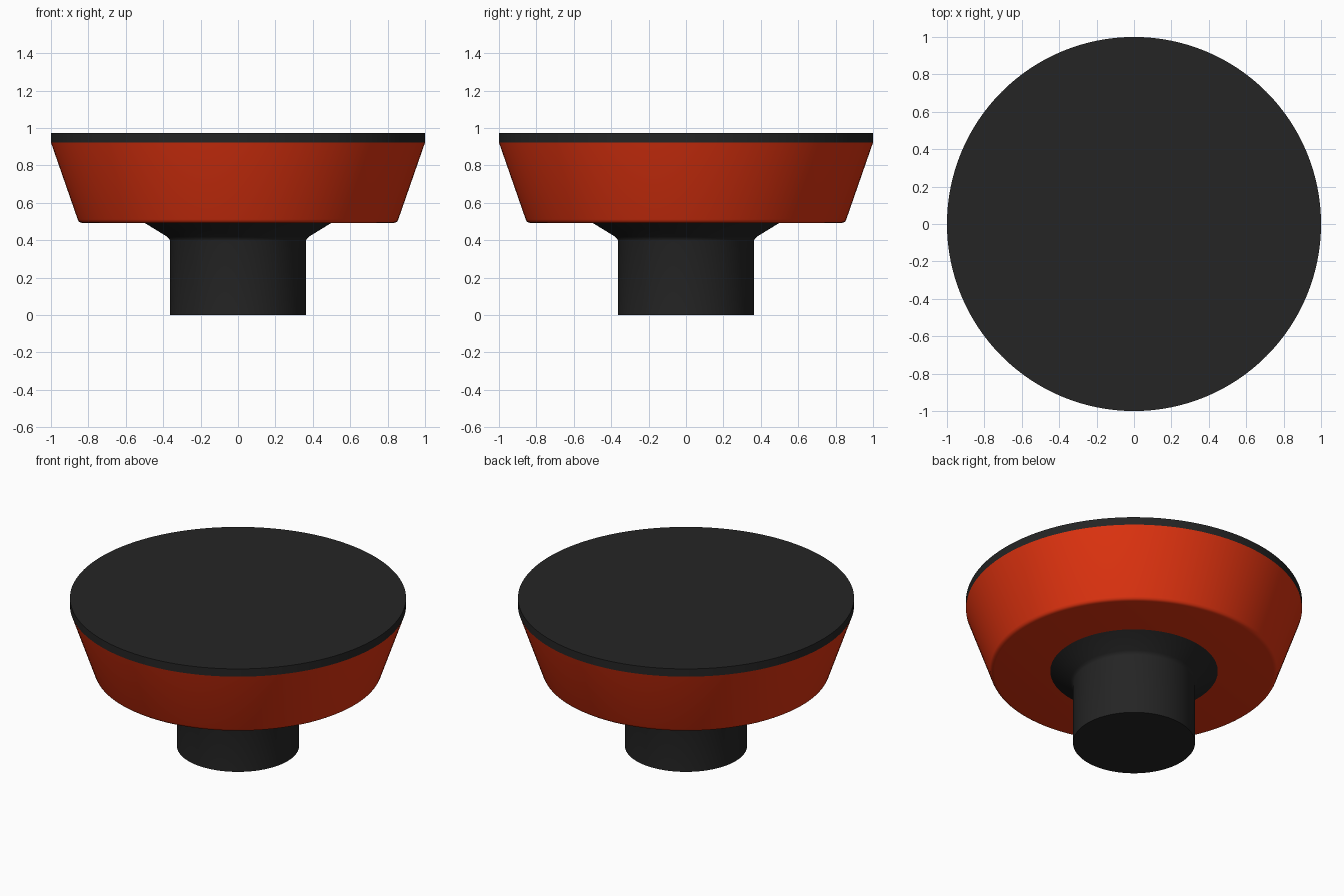
import bpy
import bmesh
import math

cube = bpy.data.objects.get("Cube")
if cube:
    bpy.data.objects.remove(cube, do_unlink=True)

SEGMENTS = 128


def make_material(name, color):
    mat = bpy.data.materials.new(name)
    mat.use_nodes = True
    mat.diffuse_color = color
    bsdf = mat.node_tree.nodes["Principled BSDF"]
    bsdf.inputs["Base Color"].default_value = color
    bsdf.inputs["Roughness"].default_value = 0.6
    return mat


def lathe(name, profile, mat):
    """Revolve an (r, z) profile, listed bottom to top, into a closed solid."""
    bm = bmesh.new()
    rings = []
    for r, z in profile:
        ring = []
        for i in range(SEGMENTS):
            a = math.tau * i / SEGMENTS
            ring.append(bm.verts.new((r * math.cos(a), r * math.sin(a), z)))
        rings.append(ring)
    for low, high in zip(rings, rings[1:]):
        for i in range(SEGMENTS):
            j = (i + 1) % SEGMENTS
            bm.faces.new((low[i], low[j], high[j], high[i]))
    bm.faces.new(rings[0][::-1])
    bm.faces.new(rings[-1])
    mesh = bpy.data.meshes.new(name)
    bm.to_mesh(mesh)
    bm.free()
    mesh.materials.append(mat)
    obj = bpy.data.objects.new(name, mesh)
    bpy.context.collection.objects.link(obj)
    bpy.ops.object.select_all(action="DESELECT")
    obj.select_set(True)
    bpy.context.view_layer.objects.active = obj
    bpy.ops.object.shade_smooth_by_angle(angle=math.radians(30))
    return obj


black = make_material("black rubber", (0.018, 0.018, 0.018, 1))
red = make_material("red orange", (0.75, 0.033, 0.005, 1))

# Stem with a flared collar under the body
lathe("stem", [(0.363, 0), (0.363, 0.395), (0.367, 0.407), (0.378, 0.418),
               (0.5, 0.493)], black)

# Tapered body with a rounded lower edge
lathe("body", [(0.83, 0.492), (0.842, 0.494), (0.851, 0.5), (0.857, 0.511),
               (1, 0.922)], red)

# Flat pad on top
lathe("top_pad", [(1, 0.922), (1, 0.973)], black)
